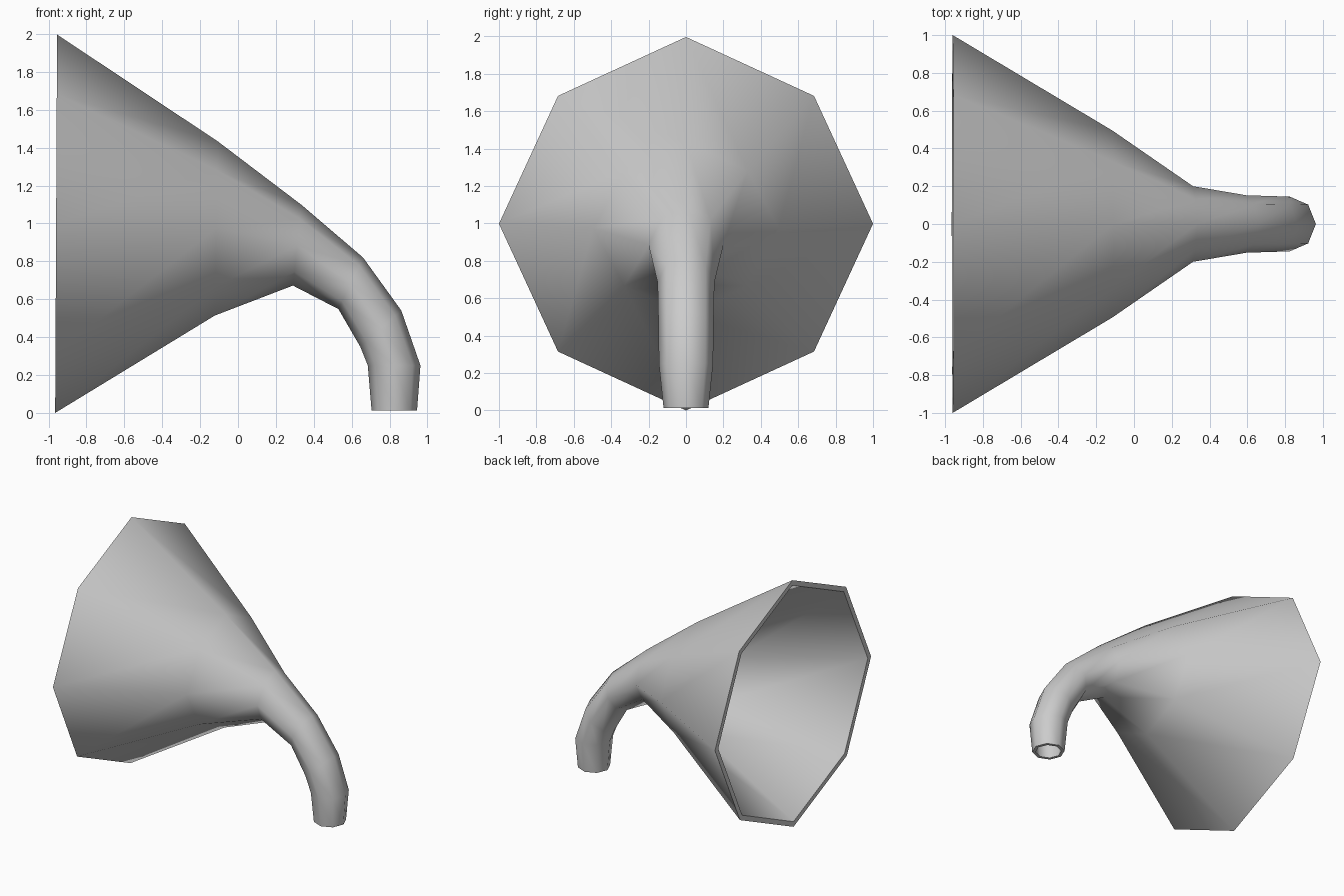
import bpy, bmesh, math
from mathutils import Vector

if "Cube" in bpy.data.objects:
    bpy.data.objects.remove(bpy.data.objects["Cube"])

# Horn stations: top (x, z), bottom (x, z), half-width in y, diagonal corner factor
STATIONS = [
    ((-0.955, 1.997), (-0.965, 0.0), 1.0, 0.968),
    ((-0.108, 1.434), (-0.122, 0.514), 0.495, 0.945),
    ((0.335, 1.098), (0.29, 0.672), 0.20, 0.93),
    ((0.66, 0.82), (0.53, 0.548), 0.152, 0.98),
    ((0.862, 0.54), (0.645, 0.35), 0.147, 1.0),
    ((0.963, 0.25), (0.685, 0.25), 0.145, 1.0),
    ((0.945, 0.013), (0.705, 0.013), 0.12, 1.0),
]
SIDES = 8


def ring(bm, station, inset):
    top, bottom, half_y, diag = station
    t = Vector((top[0], 0, top[1]))
    b = Vector((bottom[0], 0, bottom[1]))
    centre, up = (t + b) / 2, (t - b) / 2
    up *= 1 - inset / up.length
    side = Vector((0, half_y - inset, 0))
    verts = []
    for i in range(SIDES):
        a = 2 * math.pi * i / SIDES
        f = diag if i % 2 else 1.0
        verts.append(bm.verts.new(centre + f * (up * math.cos(a) + side * math.sin(a))))
    return verts


# Outer wall from mouth to tube end, then inner wall back to the mouth
bm = bmesh.new()
loops = [ring(bm, s, 0.0) for s in STATIONS]
loops += [ring(bm, s, 0.042 if i < 1 else 0.024)
          for i, s in reversed(list(enumerate(STATIONS)))]
for k, a in enumerate(loops):
    b = loops[(k + 1) % len(loops)]
    for i in range(SIDES):
        j = (i + 1) % SIDES
        bm.faces.new((a[i], a[j], b[j], b[i]))
bmesh.ops.recalc_face_normals(bm, faces=bm.faces)

mesh = bpy.data.meshes.new("horn")
bm.to_mesh(mesh)
bm.free()
horn = bpy.data.objects.new("horn", mesh)
bpy.context.collection.objects.link(horn)

# Smooth body with crisp rims
bpy.context.view_layer.objects.active = horn
horn.select_set(True)
bpy.ops.object.shade_smooth_by_angle(angle=math.radians(52))
